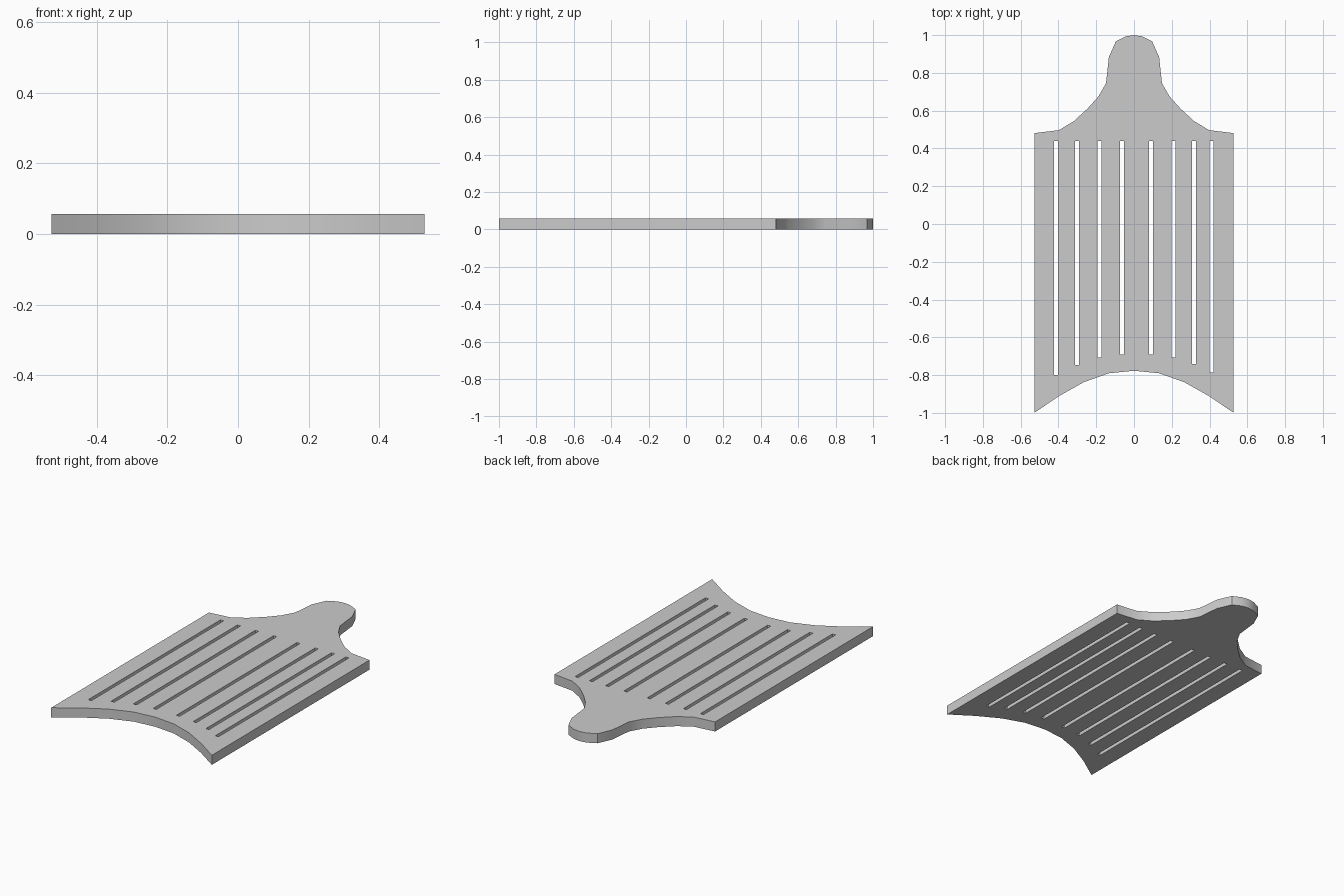
import bpy, bmesh

if "Cube" in bpy.data.objects:
    bpy.data.objects.remove(bpy.data.objects["Cube"])

THICK = 0.057

# Right half of the outline, from the handle tip down to the middle of the arched base
half = [(0, 1.0), (0.045, 0.993), (0.096, 0.967), (0.133, 0.884), (0.148, 0.746),
        (0.187, 0.677), (0.245, 0.612), (0.318, 0.545), (0.397, 0.497),
        (0.528, 0.481), (0.528, -1.0), (0.397, -0.911), (0.265, -0.837),
        (0.132, -0.79), (0, -0.777)]
outline = half + [(-x, y) for x, y in reversed(half[1:-1])]

# Slots: centre x and lower end y
slots = [(-0.413, -0.80), (-0.301, -0.747), (-0.183, -0.706), (-0.063, -0.692),
         (0.090, -0.692), (0.210, -0.706), (0.317, -0.74), (0.411, -0.785)]
SLOT_HALF, SLOT_TOP = 0.0105, 0.44


def add_loop(bm, pts):
    vs = [bm.verts.new((x, y, 0)) for x, y in pts]
    return [bm.edges.new((vs[i - 1], vs[i])) for i in range(len(vs))]


# Slotted plate: fill the outline around the slots, then extrude upward
bm = bmesh.new()
edges = add_loop(bm, outline)
for x, low in slots:
    a, b = x - SLOT_HALF, x + SLOT_HALF
    edges += add_loop(bm, [(a, low), (b, low), (b, SLOT_TOP), (a, SLOT_TOP)])
bmesh.ops.triangle_fill(bm, use_beauty=True, edges=edges, normal=(0, 0, 1))
ext = bmesh.ops.extrude_face_region(bm, geom=bm.faces[:], use_keep_orig=True)
top = [g for g in ext["geom"] if isinstance(g, bmesh.types.BMVert)]
bmesh.ops.translate(bm, verts=top, vec=(0, 0, THICK))
bmesh.ops.recalc_face_normals(bm, faces=bm.faces[:])

mesh = bpy.data.meshes.new("slotted_plate")
bm.to_mesh(mesh)
bm.free()
plate = bpy.data.objects.new("slotted_plate", mesh)
bpy.context.collection.objects.link(plate)

# Soft shading along the curved rim, sharp at the corners
bpy.context.view_layer.objects.active = plate
plate.select_set(True)
bpy.ops.object.shade_smooth_by_angle(angle=0.5)
